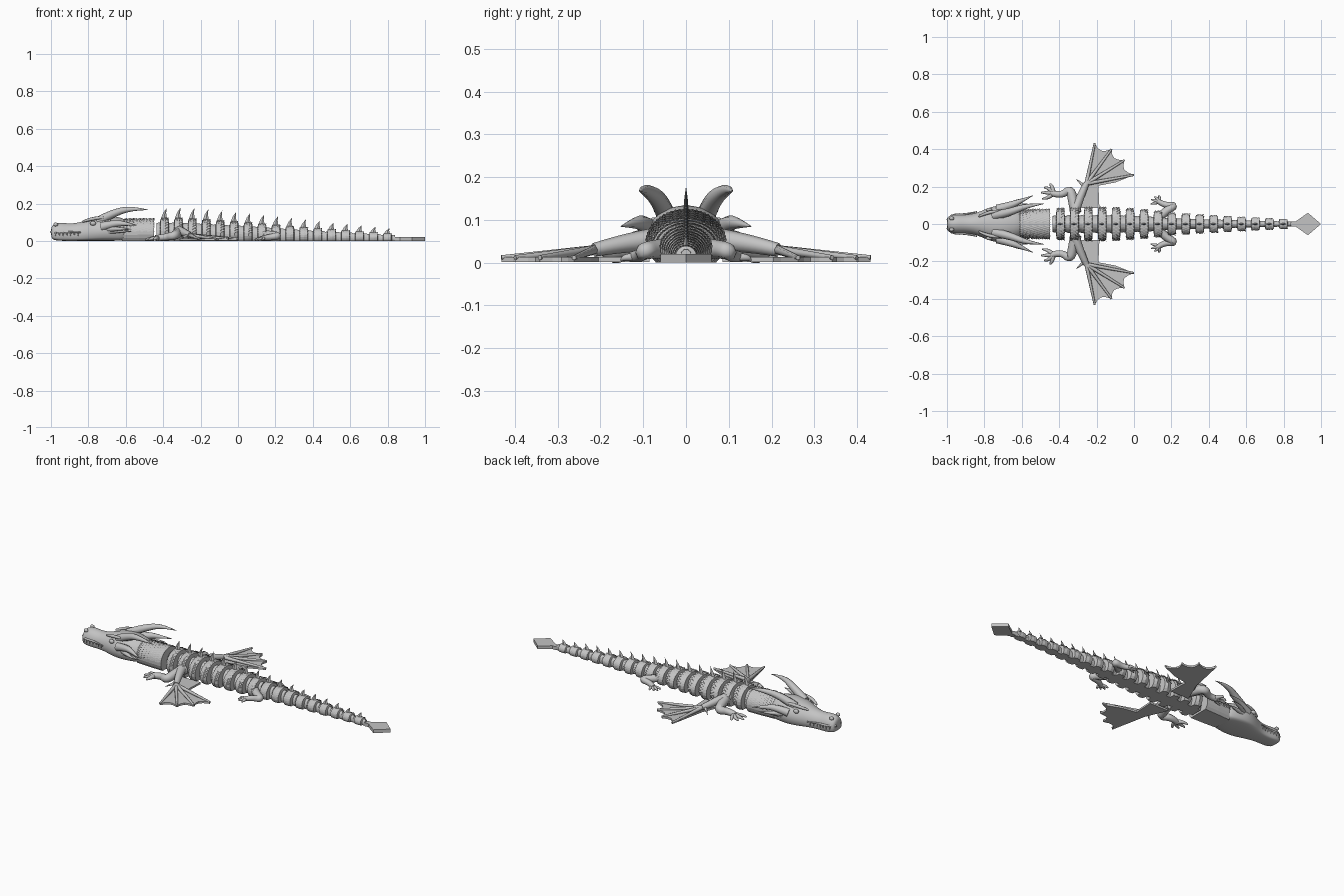
import bpy, bmesh, math
from mathutils import Vector

if "Cube" in bpy.data.objects:
    bpy.data.objects.remove(bpy.data.objects["Cube"])

grey = bpy.data.materials.new("stone grey")
grey.use_nodes = True
COLOR = (0.55, 0.55, 0.55, 1)
grey.diffuse_color = COLOR
grey.node_tree.nodes["Principled BSDF"].inputs["Base Color"].default_value = COLOR


def add_mesh(name, mesh, smooth=False):
    obj = bpy.data.objects.new(name, mesh)
    bpy.context.collection.objects.link(obj)
    mesh.materials.clear()
    mesh.materials.append(grey)
    for p in mesh.polygons:
        p.use_smooth = smooth
    return obj


def finish(name, bm, smooth=False):
    bmesh.ops.recalc_face_normals(bm, faces=bm.faces)
    mesh = bpy.data.meshes.new(name)
    bm.to_mesh(mesh)
    bm.free()
    return add_mesh(name, mesh, smooth)


def lerp(table, x):
    """Piecewise linear lookup in (position, value) pairs."""
    for (a, u), (b, v) in zip(table, table[1:]):
        if x <= b:
            return u + (v - u) * max(0, (x - a) / (b - a))
    return table[-1][1]


def arch(x, w, low, top, a):
    """Point on a round-backed, flat-bellied section."""
    mid = low + (top - low) * 0.38
    s = math.sin(a)
    z = mid + (top - mid) * s if s > 0 else mid + (mid - low) * s / math.sin(0.7)
    return Vector((x, w * math.cos(a), z))


def loft(bm, stations, n=18):
    """Skin a list of (x, half width, bottom, top) sections."""
    rings = []
    for st in stations:
        angles = [-0.7 + (math.pi + 1.4) * i / (n - 1) for i in range(n)]
        rings.append([bm.verts.new(arch(*st, a)) for a in angles])
    for r, s in zip(rings, rings[1:]):
        for i in range(n):
            j = (i + 1) % n
            bm.faces.new((r[i], r[j], s[j], s[i]))
    bm.faces.new(rings[0])
    bm.faces.new(rings[-1])


def scales(bm, x0, x1, w, top, rows, count, size):
    """Staggered rows of pointed scales, lifted at their trailing tips."""
    for r in range(rows):
        x = x0 + (x1 - x0) * (r + 0.5) / rows
        for i in range(count):
            a = math.pi * (i + 0.5 + 0.5 * (r % 2)) / (count + 0.5)
            half = 1.5 / count
            front = arch(x - size, w * 0.98, 0, top * 0.98, a)
            left = arch(x, w * 1.01, 0, top, a - half)
            right = arch(x, w * 1.01, 0, top, a + half)
            tip = arch(x + size, w * 1.05, 0, top * 1.04, a)
            v = [bm.verts.new(p) for p in (front, left, tip, right)]
            bm.faces.new((v[0], v[1], v[2]))
            bm.faces.new((v[0], v[2], v[3]))


def tube(name, points, radii, order=3):
    """Tapered round limb or horn through a few control points."""
    cu = bpy.data.curves.new(name, "CURVE")
    cu.dimensions = "3D"
    cu.bevel_depth = 1
    cu.bevel_resolution = 2
    cu.use_fill_caps = True
    cu.resolution_u = 6
    sp = cu.splines.new("NURBS")
    sp.points.add(len(points) - 1)
    for p, co, r in zip(sp.points, points, radii):
        p.co = (*co, 1)
        p.radius = r
    sp.order_u = min(order, len(points))
    sp.use_endpoint_u = True
    tmp = bpy.data.objects.new("tmp", cu)
    bpy.context.collection.objects.link(tmp)
    bpy.context.view_layer.update()
    mesh = bpy.data.meshes.new_from_object(tmp.evaluated_get(bpy.context.evaluated_depsgraph_get()))
    bpy.data.objects.remove(tmp)
    return add_mesh(name, mesh, True)


def slab(name, outline, z0, z1):
    """Flat plate with the given plan outline."""
    bm = bmesh.new()
    face = bm.faces.new([bm.verts.new((x, y, z0)) for x, y in outline])
    ext = bmesh.ops.extrude_face_region(bm, geom=[face])["geom"]
    for v in ext:
        if isinstance(v, bmesh.types.BMVert):
            v.co.z = z1
    return finish(name, bm)


def ball(name, center, size):
    bm = bmesh.new()
    bmesh.ops.create_uvsphere(bm, u_segments=16, v_segments=10, radius=1)
    for v in bm.verts:
        v.co = Vector(center) + Vector([a * b for a, b in zip(v.co, size)])
    return finish(name, bm, True)


# Head: smooth lofted skull and snout
bm = bmesh.new()
loft(bm, [(-1.0, .035, .015, .075), (-.985, .047, .004, .092), (-.95, .053, 0, .1),
          (-.9, .05, 0, .092), (-.85, .056, 0, .098), (-.8, .078, 0, .116),
          (-.75, .097, 0, .13), (-.7, .1, 0, .137), (-.64, .088, 0, .13), (-.58, .065, .004, .11)])
head = finish("head", bm, True)
sub = head.modifiers.new("smooth", "SUBSURF")
sub.levels = sub.render_levels = 2

# Neck sleeve covered with scales
bm = bmesh.new()
loft(bm, [(-.62, .072, 0, .115), (-.53, .078, 0, .117), (-.45, .08, 0, .118)])
finish("neck", bm)
bm = bmesh.new()
scales(bm, -.61, -.45, .08, .119, 9, 20, .014)
finish("neck_scales", bm)

# Jointed body and tail links, each with scales and a back spine
TOP = [(-.5, .122), (-.3, .122), (0, .102), (.4, .068), (.86, .036)]
WIDE = [(-.45, .082), (-.3, .092), (-.1, .09), (.1, .075), (.2, .06), (.5, .042), (.86, .024)]
SPINE = [(-.45, .05), (-.3, .058), (0, .052), (.4, .042), (.86, .026)]
PITCH = .0745
SHAPE = [(-.56, .5, .78), (-.3, .55, .82), (-.26, .92, .97), (.05, 1, 1), (.3, .9, .97), (.34, .5, .8), (.56, .5, .78)]
for k in range(17):
    x = -.395 + k * PITCH
    w, top = lerp(WIDE, x), lerp(TOP, x)
    bm = bmesh.new()
    loft(bm, [(x + t * PITCH, w * a, 0, top * b) for t, a, b in SHAPE])
    finish("body_link", bm)
    bm = bmesh.new()
    scales(bm, x - .24 * PITCH, x + .3 * PITCH, w, top, 3, 14, .011)
    finish("link_scales", bm)
    # Thin swept spine
    h = lerp(SPINE, x)
    bm = bmesh.new()
    base = [bm.verts.new((x + dx, dy, top * .94)) for dx, dy in
            ((-.019, 0), (0, -.007), (.016, 0), (0, .007))]
    mid = [bm.verts.new((x + dx, dy, top + h * .5)) for dx, dy in
           ((-.006, 0), (.004, -.004), (.011, 0), (.004, .004))]
    tip = bm.verts.new((x + .013, 0, top + h))
    for i in range(4):
        j = (i + 1) % 4
        bm.faces.new((base[i], base[j], mid[j], mid[i]))
        bm.faces.new((mid[i], mid[j], tip))
    bm.faces.new(base)
    finish("back_spine", bm)

# Flat diamond tail tip
slab("tail_tip", [(.84, .014), (.865, .014), (.93, .06), (1, 0), (.93, -.06), (.865, -.014), (.84, -.014)], 0, .02)

for side, s in (("left", 1), ("right", -1)):
    def m(points):
        return [(p[0], p[1] * s, *p[2:]) for p in points]

    # Horns and cheek spikes
    tube(side + "_horn", m([(-.75, .045, .105), (-.67, .06, .148), (-.57, .1, .176), (-.48, .108, .166)]),
         [.024, .022, .013, .001])
    tube(side + "_cheek_horn", m([(-.73, .08, .075), (-.66, .1, .095), (-.6, .125, .092), (-.54, .152, .085)]),
         [.024, .02, .011, .001])
    for y, z in ((.11, .05), (.138, .062)):
        tube(side + "_jaw_spike", m([(-.7, .08, z), (-.64, y - .012, z + .005), (-.57, y, z)]), [.016, .011, .001])

    # Brow, eye, nostril and mouth
    tube(side + "_brow", m([(-.83, .04, .103), (-.78, .066, .122), (-.72, .07, .125)]), [.005, .013, .006])
    ball(side + "_eye", (-.775, s * .076, .094), (.016, .011, .012))
    ball(side + "_nostril", (-.975, s * .03, .088), (.013, .01, .01))
    tube(side + "_lip", m([(-1, .02, .047), (-.975, .052, .048), (-.91, .049, .048), (-.84, .066, .046)]),
         [.006, .006, .006, .003])
    for i in range(7):
        x = -.975 + i * .02
        y = lerp([(-.98, .045), (-.95, .053), (-.9, .05), (-.84, .06)], x)
        tube(side + "_tooth", m([(x, y, .046), (x, y + .002, .026)]), [.006, .001])

    # Front and hind legs with splayed toes
    tube(side + "_front_leg", m([(-.31, .06, .05), (-.325, .12, .04), (-.34, .19, .028), (-.39, .15, .02), (-.44, .165, .015)]),
         [.03, .027, .024, .019, .017])
    for x, y in ((-.49, .135), (-.497, .168), (-.48, .195), (-.45, .213)):
        tube(side + "_front_toe", m([(-.43, .165, .015), ((x - .43) / 2, y, .016), (x, y, .006)]), [.013, .011, .004])
    tube(side + "_hind_leg", m([(.13, .03, .035), (.17, .07, .032), (.225, .1, .028), (.16, .1, .018), (.125, .125, .014)]),
         [.024, .022, .02, .016, .013])
    for x, y in ((.09, .108), (.093, .13), (.108, .145), (.13, .15)):
        tube(side + "_hind_toe", m([(.135, .118, .013), (x + .01, y, .014), (x, y, .005)]), [.01, .008, .003])

    # Wing: arm, thumb claw, finger bones and scalloped membrane
    elbow = (-.255, .215)
    tips = [(-.21, .432), (-.12, .4), (-.05, .342), (0, .262)]
    tube(side + "_wing_arm", m([(-.32, .06, .055), (-.295, .13, .05), (*elbow, .03)]), [.028, .023, .016])
    tube(side + "_wing_claw", m([(-.265, .2, .03), (-.285, .22, .026), (-.31, .24, .012)]), [.01, .007, .001])
    for tip in tips:
        tube(side + "_wing_finger", m([(*elbow, .03), (*tip, .012)]), [.011, .0055])
    edge = [elbow]
    for a, b in zip(tips, tips[1:]):
        edge.append(a)
        for t in (.25, .5, .75):
            pull = .12 * 4 * t * (1 - t)
            edge.append(tuple((p + (q - p) * t) * (1 - pull) + e * pull for p, q, e in zip(a, b, elbow)))
    edge += [tips[-1], (-.1, .222), (-.19, .205), (-.185, .085), (-.31, .085)]
    slab(side + "_wing_membrane", m(edge), .002, .013)
